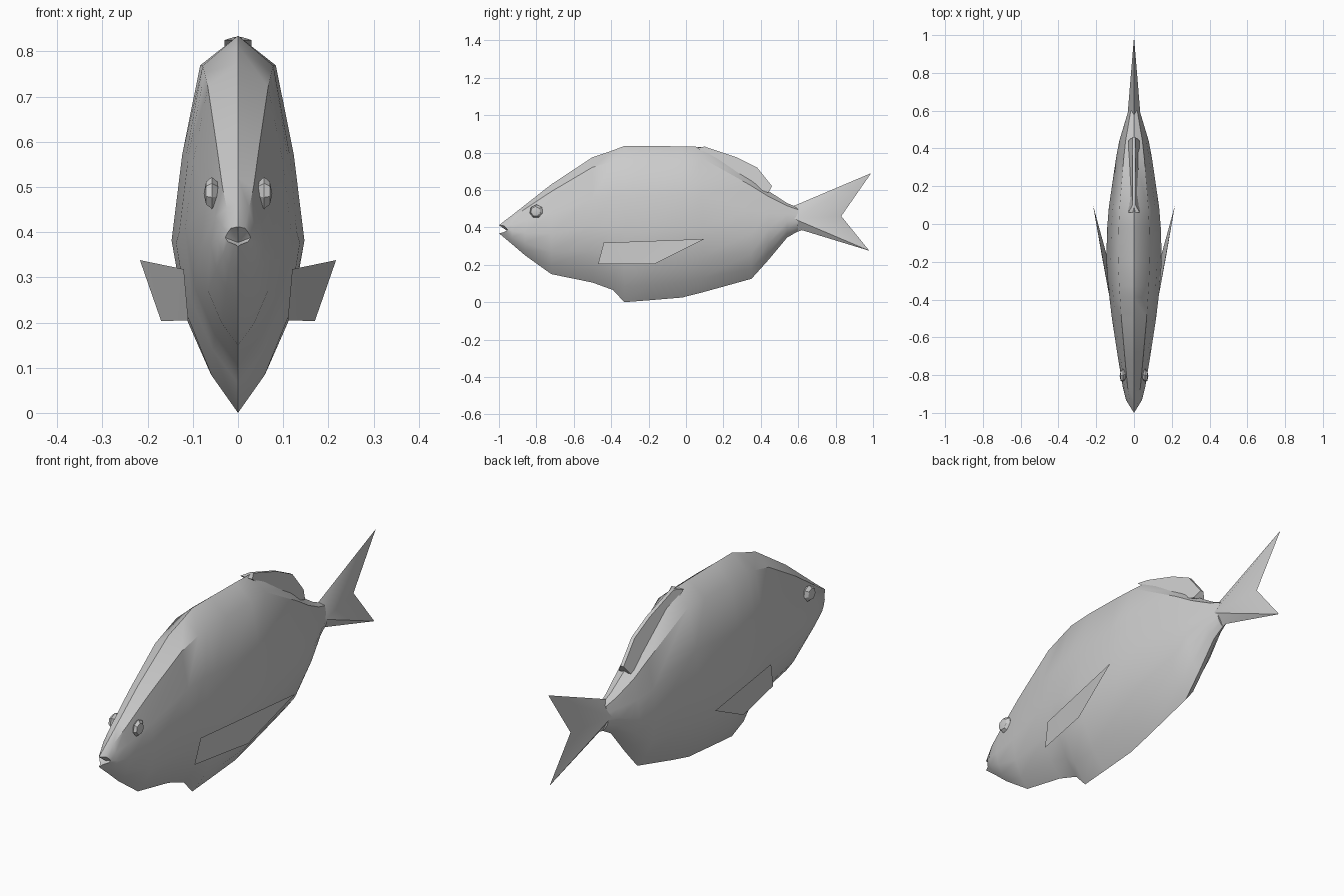
import bpy, bmesh, math

if "Cube" in bpy.data.objects:
    bpy.data.objects.remove(bpy.data.objects["Cube"])


def finish(name, bm, angle=40):
    bmesh.ops.recalc_face_normals(bm, faces=bm.faces)
    mesh = bpy.data.meshes.new(name)
    bm.to_mesh(mesh)
    bm.free()
    ob = bpy.data.objects.new(name, mesh)
    bpy.context.collection.objects.link(ob)
    bpy.ops.object.select_all(action='DESELECT')
    ob.select_set(True)
    bpy.context.view_layer.objects.active = ob
    bpy.ops.object.shade_smooth_by_angle(angle=math.radians(angle))
    return ob


# body: one cross-section lofted along the spine
half = [(0, 0), (.43, .1), (.8, .25), (1, .45), (.84, .68), (.57, .92), (0, 1)]
section = half + [(-w, h) for w, h in half[-2:0:-1]]
stations = [  # y, bottom, top, half width
    (-1, .368, .412, .014), (-.93, .31, .465, .043), (-.86, .25, .52, .06),
    (-.72, .15, .63, .083), (-.5, .105, .775, .117), (-.39, .065, .812, .13),
    (-.33, 0, .835, .137), (-.2, .01, .835, .147), (-.02, .025, .833, .142),
    (.09, .053, .83, .133), (.35, .125, .665, .095), (.44, .225, .595, .078),
    (.54, .345, .53, .048), (.6, .38, .505, .03)]
bm = bmesh.new()
rings = []
for i, (y, lo, hi, hw) in enumerate(stations):
    # the corners of the mouth sit behind the lips
    rings.append([bm.verts.new((w * hw * (2 if i == 0 and abs(w) > .5 else 1),
                                y + (.045 * abs(w) if i == 0 else 0),
                                lo + h * (hi - lo))) for w, h in section])
n = len(section)
for a, b in zip(rings, rings[1:]):
    for i in range(n):
        bm.faces.new((a[i], a[(i + 1) % n], b[(i + 1) % n], b[i]))
mouth = bm.verts.new((0, -.95, .377))
for i in range(n):
    bm.faces.new((rings[0][i], rings[0][(i + 1) % n], mouth))
bm.faces.new(rings[-1])
finish("body", bm)

# forked tail, thick at the root and thin at the edges
bm = bmesh.new()
rim = [bm.verts.new((0, y, z)) for y, z in
       [(.57, .512), (.99, .69), (.83, .46), (.98, .275), (.62, .385), (.55, .36)]]
for s in (-1, 1):
    mid = bm.verts.new((s * .034, .58, .445))
    for i in range(6):
        bm.faces.new((rim[i], rim[(i + 1) % 6], mid))
finish("tail_fin", bm)

# dorsal fin at the rear of the back
bm = bmesh.new()
outline = [(.06, .825), (.1, .832), (.27, .775), (.38, .72), (.46, .62),
           (.44, .585), (.3, .64)]
sides = [[bm.verts.new((s * (.008 if 0 < i < 5 else .03), y, z))
          for i, (y, z) in enumerate(outline)] for s in (-1, 1)]
bm.faces.new(sides[0])
bm.faces.new(sides[1])
for i in range(len(outline)):
    j = (i + 1) % len(outline)
    bm.faces.new((sides[0][i], sides[0][j], sides[1][j], sides[1][i]))
finish("dorsal_fin", bm)

for side, s in (("left", -1), ("right", 1)):
    # pectoral fin: a wedge swept out and back
    bm = bmesh.new()
    pts = [(.11, -.47, .205), (.17, -.17, .203), (.217, .1, .338),
           (.12, -.44, .318), (.135, -.2, .27)]
    vs = [bm.verts.new((s * x, y, z)) for x, y, z in pts]
    bmesh.ops.convex_hull(bm, input=vs)
    finish("pectoral_fin_" + side, bm, 30)

    # eye: flattened low-poly ball
    bm = bmesh.new()
    bmesh.ops.create_uvsphere(bm, u_segments=7, v_segments=4, radius=1)
    for v in bm.verts:
        x, y, z = v.co
        v.co = (s * (.058 + .018 * z), -.8 + .037 * x - .006 * z, .485 + .037 * y)
    finish("eye_" + side, bm, 30)
